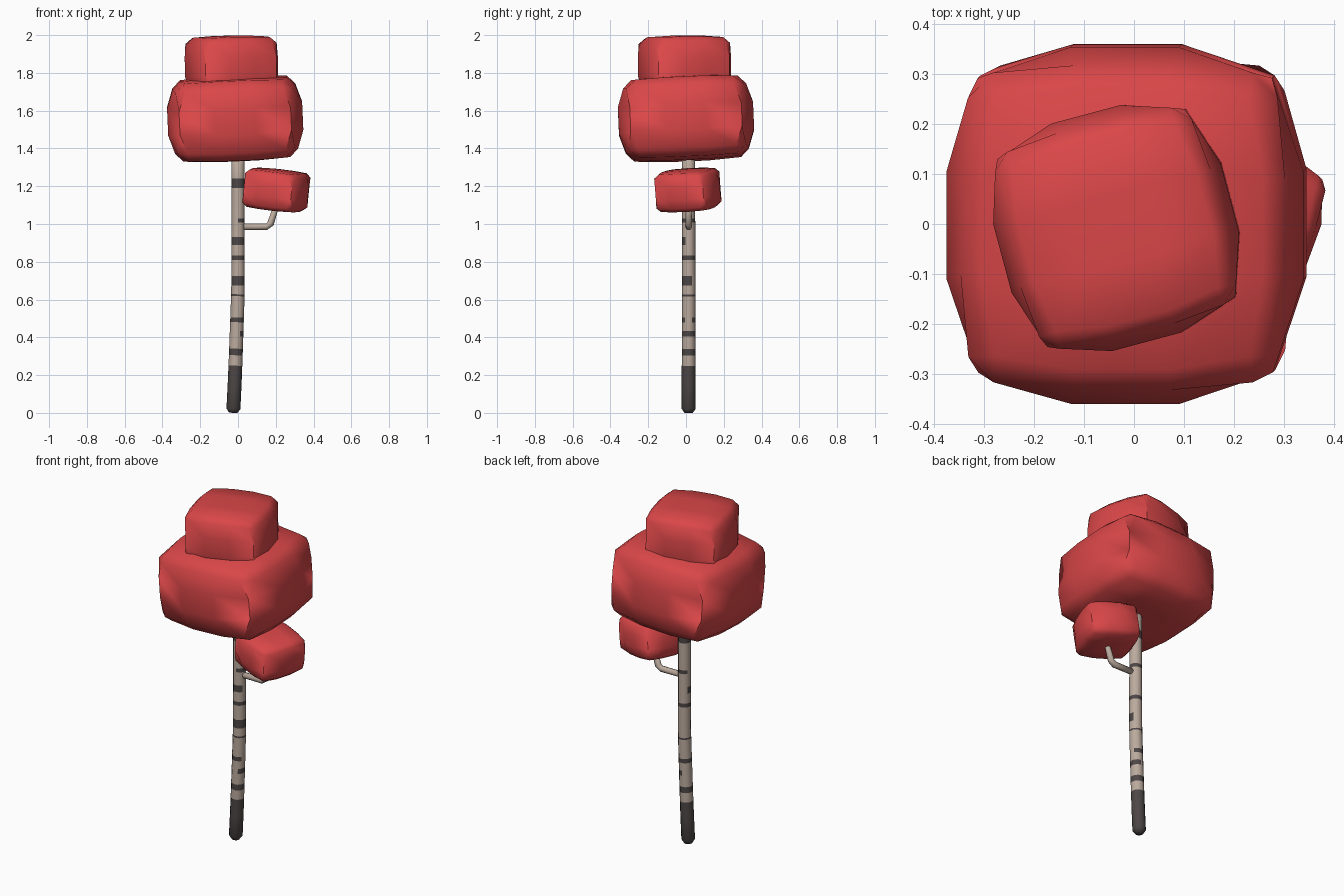
import bpy, bmesh, math
from mathutils import Vector, Euler

if "Cube" in bpy.data.objects:
    bpy.data.objects.remove(bpy.data.objects["Cube"])


def material(name, rgb):
    m = bpy.data.materials.new(name)
    m.diffuse_color = (*rgb, 1)
    m.use_nodes = True
    m.node_tree.nodes["Principled BSDF"].inputs["Base Color"].default_value = m.diffuse_color
    return m


RED = material("leaf red", (0.70, 0.062, 0.065))
BARK = material("pale bark", (0.50, 0.405, 0.34))
DARK = material("dark bark", (0.075, 0.062, 0.062))


def add_object(name, bm, mats):
    bmesh.ops.recalc_face_normals(bm, faces=bm.faces)
    me = bpy.data.meshes.new(name)
    for f in bm.faces:
        f.smooth = True
    bm.to_mesh(me)
    bm.free()
    for m in mats:
        me.materials.append(m)
    ob = bpy.data.objects.new(name, me)
    bpy.context.collection.objects.link(ob)
    return ob


def leaf_block(name, centre, half, height, rot):
    """Bulging box: 3x3 grid per side, edges pulled in, then bevelled."""
    bm = bmesh.new()
    bmesh.ops.create_cube(bm, size=2)
    bmesh.ops.subdivide_edges(bm, edges=bm.edges[:], cuts=2, use_grid_fill=True)
    for v in bm.verts:
        on = [abs(c) > 0.99 for c in v.co]
        for i, k in enumerate((0.09, 0.09, 0.045)):
            v.co[i] *= 1 - k * (sum(on) - on[i])
        v.co.z *= height / half
    # the twelve box edges are the ones where two different sides meet
    sharp = [e for e in bm.edges if e.calc_face_angle(0) > math.radians(45)]
    bmesh.ops.bevel(bm, geom=sharp, offset=0.12, segments=1, affect='EDGES')
    ob = add_object(name, bm, [RED])
    ob.location = centre
    ob.scale = (half,) * 3
    ob.rotation_euler = Euler([math.radians(a) for a in rot])
    return ob


def tube(points, radii, sides):
    """Capped tube along a path in the xz plane."""
    bm = bmesh.new()
    pts = [Vector(p) for p in points]
    y = Vector((0, 1, 0))
    rings = []
    for i, (p, r) in enumerate(zip(pts, radii)):
        t = (pts[min(i + 1, len(pts) - 1)] - pts[max(i - 1, 0)]).normalized()
        u = y.cross(t)
        ang = [math.tau * k / sides for k in range(sides)]
        rings.append([bm.verts.new(p + r * (math.cos(a) * u + math.sin(a) * y)) for a in ang])
    for a, b in zip(rings, rings[1:]):
        for k in range(sides):
            n = (k + 1) % sides
            bm.faces.new((a[k], a[n], b[n], b[k]))
    bm.faces.new(rings[0])
    bm.faces.new(rings[-1])
    return bm


# Trunk with dark bands: bottom, top, start angle, angular span (0 = +x, 270 = front)
BANDS = [(-0.1, 0.25, 0, 360), (0.305, 0.34, 0, 360), (0.405, 0.435, 300, 150),
         (0.48, 0.505, 30, 300), (0.618, 0.628, 0, 360), (0.675, 0.725, 180, 210),
         (0.81, 0.833, 0, 360), (0.89, 0.93, 150, 180), (1.008, 1.03, 270, 240),
         (1.19, 1.24, 0, 360)]
TY = 0.014


def trunk_x(z):
    return -0.026 + 0.026 * min(max(z, 0) / 0.65, 1) ** 0.8


zs = sorted({0.0, 0.022, 0.15, 1.42} | {z for b in BANDS for z in b[:2] if z > 0})
bm = tube([(trunk_x(z), TY, z) for z in zs],
          [0.022 if z == 0 else 0.037 - 0.002 * z for z in zs], 12)
for f in bm.faces:
    c = f.calc_center_median()
    a = math.degrees(math.atan2(c.y - TY, c.x - trunk_x(c.z)))
    f.material_index = int(any(lo < c.z < hi and (a - st) % 360 <= span
                               for lo, hi, st, span in BANDS))
add_object("trunk", bm, [BARK, DARK])

# Bent side branch
add_object("branch", tube([(0.0, TY, 0.985), (0.15, TY, 0.985), (0.172, TY, 1.0), (0.21, TY, 1.12)],
                          [0.017, 0.018, 0.018, 0.014], 8), [BARK])

# Leaf masses
leaf_block("main_foliage", (-0.015, 0, 1.558), 0.358, 0.222, (2.5, -2.5, 0))
leaf_block("top_foliage", (-0.035, -0.008, 1.835), 0.236, 0.162, (0, -1, 15))
leaf_block("branch_foliage", (0.203, 0.01, 1.18), 0.163, 0.107, (2, 7, -20))
